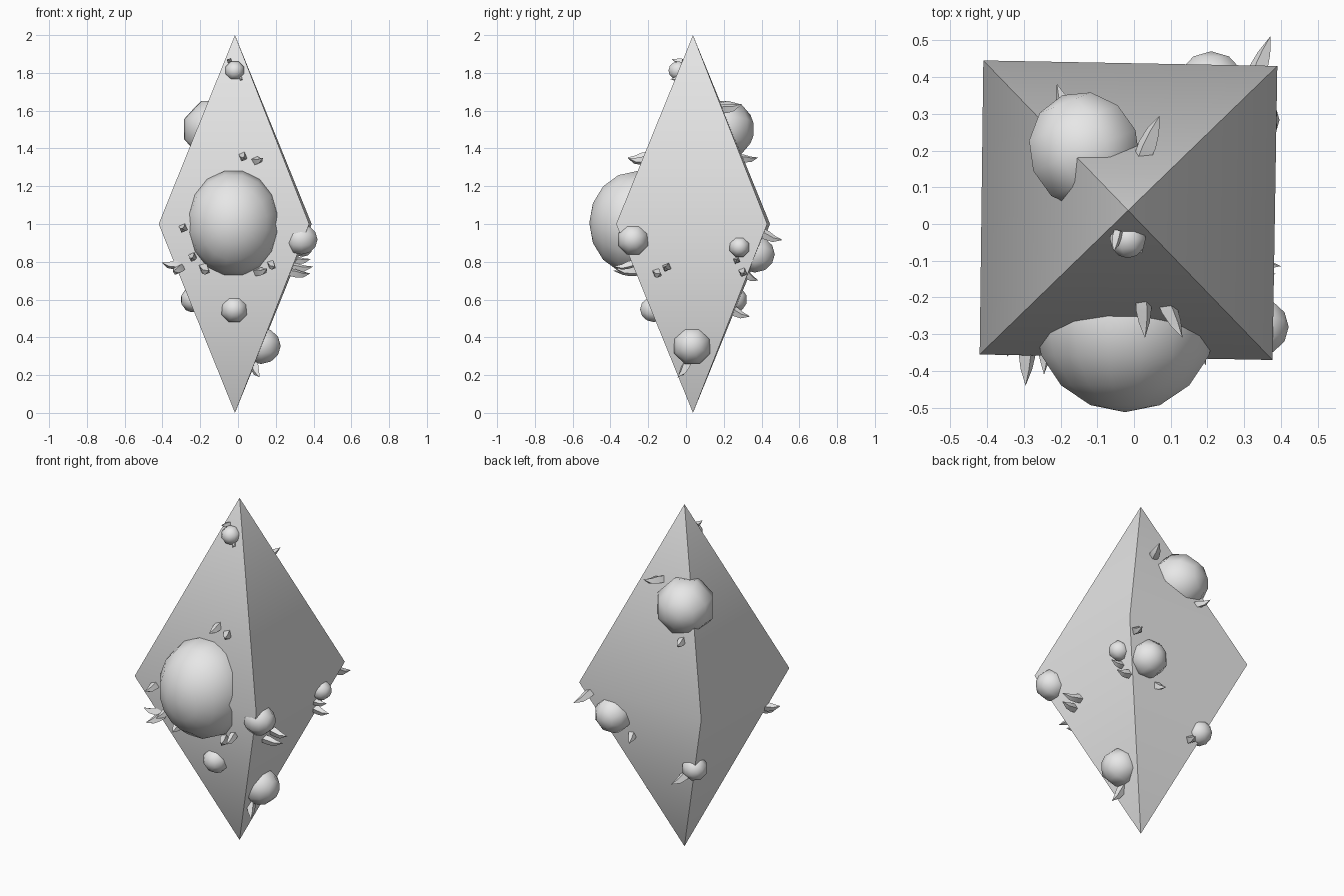
import bpy, bmesh, math
from mathutils import Vector, Matrix

cube = bpy.data.objects.get("Cube")
if cube:
    bpy.data.objects.remove(cube, do_unlink=True)

# One plain grey for everything
grey = bpy.data.materials.new("light_grey")
grey.use_nodes = True
grey.diffuse_color = (0.8, 0.8, 0.8, 1)
grey.node_tree.nodes["Principled BSDF"].inputs["Base Color"].default_value = (0.8, 0.8, 0.8, 1)


def finish(bm, name, angle):
    """Turn a bmesh into a smooth-shaded object with sharp edges above an angle."""
    bmesh.ops.recalc_face_normals(bm, faces=bm.faces)
    mesh = bpy.data.meshes.new(name)
    bm.to_mesh(mesh)
    bm.free()
    mesh.materials.append(grey)
    obj = bpy.data.objects.new(name, mesh)
    bpy.context.collection.objects.link(obj)
    bpy.ops.object.select_all(action='DESELECT')
    obj.select_set(True)
    bpy.context.view_layer.objects.active = obj
    bpy.ops.object.shade_smooth_by_angle(angle=math.radians(angle))
    return obj


def ball(name, centre, radii, normal, segments, rings):
    """Sphere with its pole along the surface normal."""
    bm = bmesh.new()
    bmesh.ops.create_uvsphere(bm, u_segments=segments, v_segments=rings, radius=1)
    turn = Vector(normal).to_track_quat('Z', 'Y').to_matrix().to_4x4()
    half_step = Matrix.Rotation(math.pi / segments, 4, 'Z')
    size = Matrix.Diagonal((*radii, 1))
    bm.transform(Matrix.Translation(centre) @ size @ turn @ half_step)
    return finish(bm, name, 80)


def thorn(name, base, tip, radius):
    """Four-sided tapering spike with a slight upward bow."""
    base, tip = Vector(base), Vector(tip)
    axis = tip - base
    side = axis.cross(Vector((0, 0, 1))).normalized()
    up = side.cross(axis).normalized()
    bm = bmesh.new()
    loops = []
    for t, width in ((-0.25, 0.9), (0.15, 1.0), (0.55, 0.7)):
        mid = base + axis * t - up * (math.sin(math.pi * max(t, 0)) * 0.1 * axis.length)
        loops.append([bm.verts.new(mid + (side * math.cos(a) + up * math.sin(a)) * radius * width)
                      for a in (math.pi / 2 * k + 0.4 for k in range(4))])
    point = bm.verts.new(tip)
    bm.faces.new(loops[0])
    for k in range(4):
        n = (k + 1) % 4
        for low, high in zip(loops, loops[1:]):
            bm.faces.new((low[k], low[n], high[n], high[k]))
        bm.faces.new((loops[-1][k], loops[-1][n], point))
    return finish(bm, name, 60)


# Tall double pyramid, soft across the waist and sharp down the ridges
bm = bmesh.new()
waist = [bm.verts.new((x, y, 1.0)) for x, y in
         ((-0.42, -0.355), (0.377, -0.37), (0.39, 0.43), (-0.41, 0.445))]
for pole in ((-0.016, 0.037, 2.0), (-0.016, 0.037, 0.0)):
    end = bm.verts.new(pole)
    for k in range(4):
        bm.faces.new((waist[k], waist[(k + 1) % 4], end))
finish(bm, "crystal_body", 60)

# Large front ball
ball("large_front_ball", (-0.024, -0.262, 1.005), (0.252, 0.25, 0.28), (0, -1, 0), 16, 8)

# Small balls: name, centre, radius, outward direction
small_balls = (
    ("top_front_ball", (-0.017, -0.04, 1.812), 0.053, (0, -1, 0)),
    ("low_front_ball", (-0.02, -0.17, 0.548), 0.073, (0, -1, 0)),
    ("front_corner_ball", (0.335, -0.28, 0.918), 0.086, (1, 0, 0)),
    ("low_side_ball", (0.122, 0.032, 0.355), 0.104, (1, 0, 0)),
    ("upper_back_ball", (-0.135, 0.2, 1.502), 0.162, (-0.4, 1, 0)),
    ("waist_back_ball", (0.21, 0.365, 0.84), 0.105, (0, 1, 0)),
    ("waist_side_ball", (0.34, 0.283, 0.878), 0.056, (1, 0, 0)),
    ("low_back_ball", (-0.235, 0.255, 0.6), 0.07, (-1, 1, 0)),
)
for name, centre, r, normal in small_balls:
    ball(name, centre, (r, r, r), normal, 8, 6)

# Thorns: name, base, tip, thickness
thorns = (
    ("top_thorn_a", (-0.045, -0.03, 1.865), (-0.055, -0.075, 1.873), 0.014),
    ("top_thorn_b", (0.01, -0.04, 1.778), (0.022, -0.082, 1.766), 0.013),
    ("brow_thorn_a", (0.026, -0.22, 1.362), (0.03, -0.31, 1.352), 0.023),
    ("brow_thorn_b", (0.09, -0.22, 1.338), (0.132, -0.31, 1.35), 0.024),
    ("front_thorn_a", (-0.29, -0.34, 0.985), (-0.295, -0.44, 0.975), 0.025),
    ("front_thorn_b", (-0.24, -0.31, 0.83), (-0.245, -0.41, 0.82), 0.023),
    ("front_thorn_c", (-0.18, -0.28, 0.77), (-0.155, -0.385, 0.752), 0.028),
    ("front_thorn_d", (0.11, -0.28, 0.75), (0.155, -0.375, 0.765), 0.025),
    ("front_thorn_e", (0.175, -0.29, 0.79), (0.195, -0.385, 0.775), 0.022),
    ("left_edge_thorn_a", (-0.325, -0.27, 0.785), (-0.405, -0.295, 0.797), 0.025),
    ("left_edge_thorn_b", (-0.31, -0.28, 0.765), (-0.345, -0.36, 0.75), 0.026),
    ("side_thorn_a", (0.295, -0.1, 0.775), (0.4, -0.115, 0.775), 0.024),
    ("side_thorn_b", (0.29, -0.155, 0.745), (0.385, -0.135, 0.738), 0.024),
    ("side_thorn_c", (0.31, 0.268, 0.81), (0.385, 0.27, 0.815), 0.02),
    ("side_thorn_d", (0.29, 0.3, 0.75), (0.375, 0.305, 0.74), 0.024),
    ("back_corner_thorn", (0.335, 0.415, 0.95), (0.372, 0.512, 0.915), 0.026),
    ("waist_back_thorn", (0.12, 0.31, 0.745), (0.1, 0.385, 0.7), 0.025),
    ("upper_back_thorn_a", (0.03, 0.2, 1.613), (0.07, 0.295, 1.635), 0.027),
    ("upper_back_thorn_b", (-0.185, 0.3, 1.35), (-0.21, 0.382, 1.352), 0.022),
    ("low_back_thorn", (-0.175, 0.25, 0.545), (-0.14, 0.34, 0.51), 0.026),
    ("low_side_thorn", (0.085, 0.0, 0.255), (0.115, -0.045, 0.188), 0.026),
)
for name, base, tip, r in thorns:
    thorn(name, base, tip, r)
